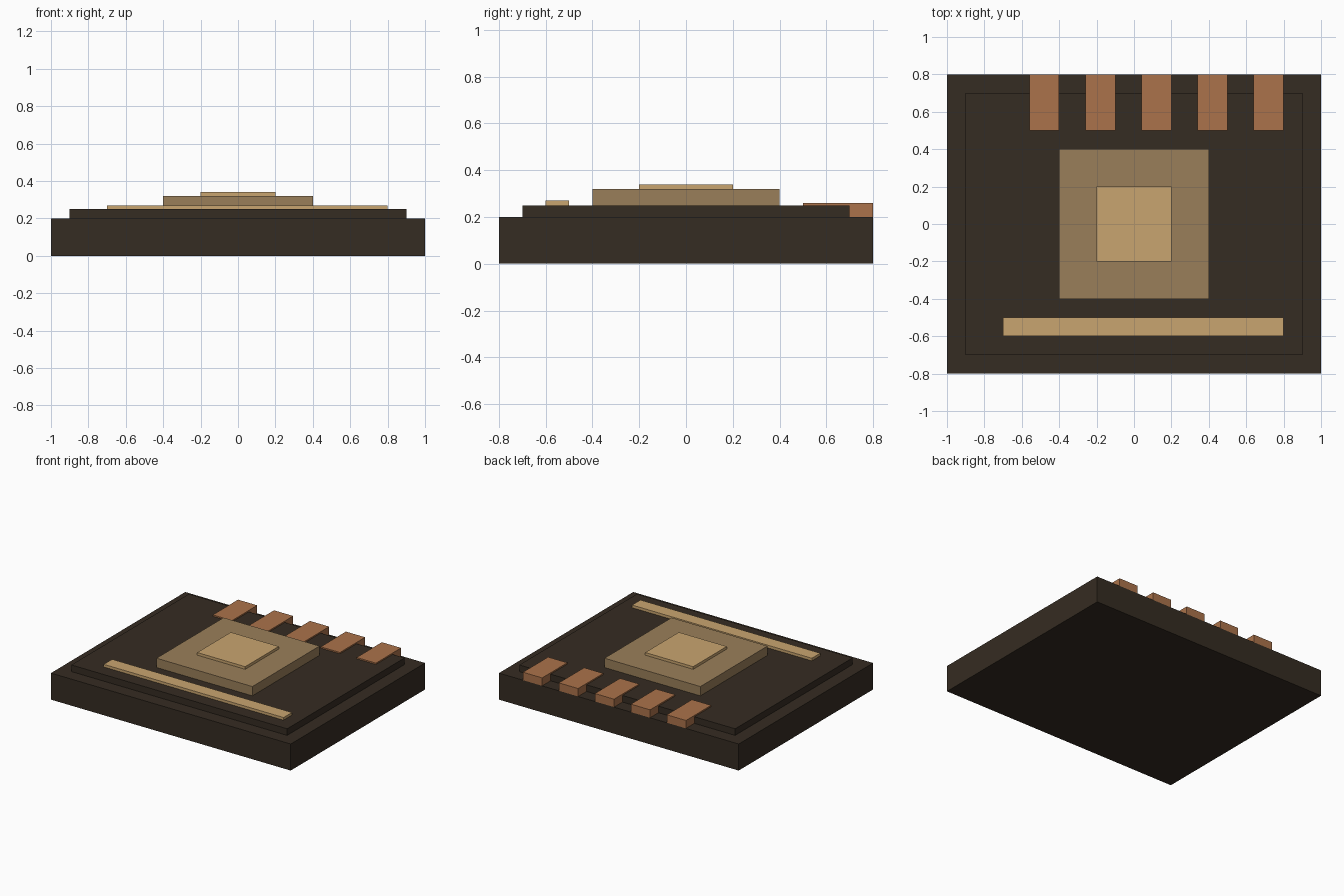
import bpy
import bmesh
from mathutils import Vector

cube = bpy.data.objects.get("Cube")
if cube:
    bpy.data.objects.remove(cube, do_unlink=True)


def material(name, rgb):
    mat = bpy.data.materials.new(name)
    mat.use_nodes = True
    colour = (*rgb, 1.0)
    mat.diffuse_color = colour
    bsdf = next(n for n in mat.node_tree.nodes if n.type == 'BSDF_PRINCIPLED')
    bsdf.inputs["Base Color"].default_value = colour
    return mat


def box(name, low, high, mat):
    """Box spanning two opposite corners, with its origin at its centre."""
    low, high = Vector(low), Vector(high)
    bm = bmesh.new()
    bmesh.ops.create_cube(bm, size=1.0)
    bmesh.ops.scale(bm, vec=high - low, verts=bm.verts)
    mesh = bpy.data.meshes.new(name)
    bm.to_mesh(mesh)
    bm.free()
    mesh.materials.append(mat)
    obj = bpy.data.objects.new(name, mesh)
    obj.location = (low + high) / 2
    bpy.context.collection.objects.link(obj)
    return obj


dark = material("dark brown", (0.036, 0.025, 0.016))
tan = material("tan", (0.323, 0.212, 0.102))
gold = material("pale gold", (0.584, 0.376, 0.162))
copper = material("copper", (0.407, 0.171, 0.070))

# Stepped base
box("base", (-1, -0.8, 0), (1, 0.8, 0.2), dark)
box("raised_panel", (-0.9, -0.7, 0.2), (0.9, 0.7, 0.25), dark)

# Central block with its cap
box("centre_block", (-0.4, -0.4, 0.25), (0.4, 0.4, 0.32), tan)
box("centre_cap", (-0.2, -0.2, 0.32), (0.2, 0.2, 0.34), gold)

# Long strip along the front
box("front_strip", (-0.7, -0.6, 0.25), (0.8, -0.5, 0.27), gold)

# Row of contacts at the back edge
for i in range(5):
    x = -0.56 + 0.3 * i
    box(f"contact_{i + 1}", (x, 0.5, 0.2), (x + 0.16, 0.8, 0.26), copper)
